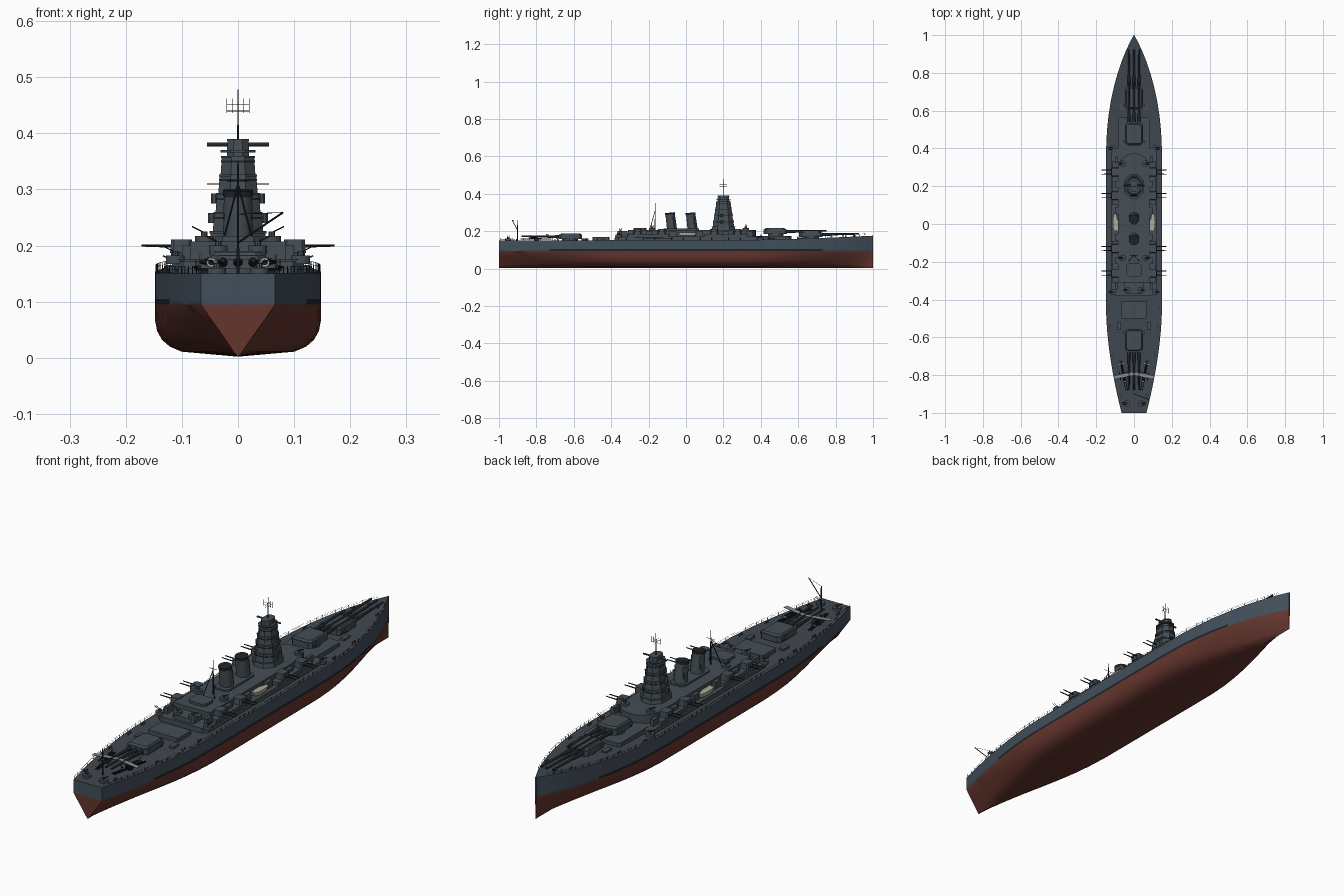
import bpy, bmesh, math
from mathutils import Vector, Matrix

if "Cube" in bpy.data.objects:
    bpy.data.objects.remove(bpy.data.objects["Cube"])

def mat(name, c):
    m = bpy.data.materials.new(name)
    m.diffuse_color = (*c, 1)
    m.use_nodes = True
    m.node_tree.nodes["Principled BSDF"].inputs["Base Color"].default_value = m.diffuse_color
    return m

GREY = mat("hull_grey", (0.055, 0.078, 0.105))
STEEL = mat("steel", (0.058, 0.076, 0.09))
DECK = mat("deck", (0.052, 0.064, 0.08))
RED = mat("red", (0.13, 0.036, 0.027))
DARK = mat("dark", (0.014, 0.018, 0.022))
CREAM = mat("cream", (0.42, 0.4, 0.33))
PALE = mat("pale", (0.25, 0.28, 0.3))

def finish(name, bm, *mats, smooth=False):
    bmesh.ops.recalc_face_normals(bm, faces=bm.faces)
    me = bpy.data.meshes.new(name)
    bm.to_mesh(me)
    bm.free()
    for m in mats:
        me.materials.append(m)
    o = bpy.data.objects.new(name, me)
    bpy.context.collection.objects.link(o)
    if smooth:
        bpy.ops.object.select_all(action='DESELECT')
        o.select_set(True)
        bpy.context.view_layer.objects.active = o
        bpy.ops.object.shade_smooth_by_angle(angle=math.radians(35))
    return o

def box(bm, x0, x1, y0, y1, z0, z1, M=Matrix()):
    c = Matrix.Translation(((x0+x1)/2, (y0+y1)/2, (z0+z1)/2))
    bmesh.ops.create_cube(bm, size=1, matrix=M @ c @ Matrix.Diagonal((abs(x1-x0), abs(y1-y0), z1-z0, 1)))

def rod(bm, p, q, r, r2=None, n=6, M=Matrix(), caps=True):
    p, q = M @ Vector(p), M @ Vector(q)
    d = q - p
    rot = d.to_track_quat('Z', 'Y').to_matrix().to_4x4()
    bmesh.ops.create_cone(bm, cap_ends=caps, segments=n, radius1=r, radius2=r if r2 is None else r2,
                          depth=d.length, matrix=Matrix.Translation((p+q)/2) @ rot)

def prism(bm, pts, z0, z1, top=1.0, M=Matrix()):
    # outline extruded upward, scaled about its centre at the top
    n = len(pts)
    cy = sum(p[1] for p in pts) / n
    a = [bm.verts.new(M @ Vector((x, y, z0))) for x, y in pts]
    b = [bm.verts.new(M @ Vector((x*top, cy+(y-cy)*top, z1))) for x, y in pts]
    bm.faces.new(a)
    bm.faces.new(b)
    for i in range(n):
        bm.faces.new((a[i], a[(i+1) % n], b[(i+1) % n], b[i]))

def rect(w, y0, y1, c):
    # chamfered rectangle outline
    return [(-w, y0+c), (-w+c, y0), (w-c, y0), (w, y0+c), (w, y1-c), (w-c, y1), (-w+c, y1), (-w, y1-c)]

# hull: plan width, sheer and fullness along the length
def width(y):
    if y > 0.35:
        return max(0.003, 0.148*max(0, 1-((y-0.35)/0.65)**2.2)**0.92)
    return 0.148 - 0.082*(max(0, -0.45-y)/0.55)**1.7

def sheer(y):
    return 0.153 + 0.023*max(0, (y-0.3)/0.7)**1.5 - 0.003*max(0, -y)

ys = [-1, -.95, -.9, -.84, -.78, -.73, -.65, -.57, -.5, -.43, -.35, -.2, 0, .2, .35, .43, .5,
      .57, .65, .73, .8, .86, .91, .95, .98, .993, 1]
FULL = [(.095, 1), (.068, 1), (.048, .975), (.032, .915), (.02, .82), (.011, .68), (.002, 0)]
VEE = [1, .72, .5, .33, .21, .12, 0]
bm = bmesh.new()
rings = []
for y in ys:
    w, t = width(y), max(0, (abs(y)-0.33)/0.67)
    f = 1 - t**1.5
    half = [(w, sheer(y)), (w, .105)] + [(w*(a*f+v*(1-f)), z) for (z, a), v in zip(FULL, VEE)]
    pts = half + [(-x, z) for x, z in half[-2::-1]]
    rings.append([bm.verts.new((x, y, z)) for x, z in pts])
n = len(rings[0])
for k in range(len(ys)-1):
    a, b = rings[k], rings[k+1]
    for i in range(n):
        j = (i+1) % n
        fc = bm.faces.new((a[i], a[j], b[j], b[i]))
        e = min(i, n-2-i)
        mid = -.74 < ys[k] and ys[k+1] < .74
        fc.material_index = 3 if i == n-1 else 0 if e == 0 else (2 if mid else 0) if e == 1 else 1
for r in (rings[0], rings[-1]):
    bm.faces.new(r[:3] + r[-3:])
    bm.faces.new(r[2:-2]).material_index = 1
finish("hull", bm, GREY, RED, DARK, DECK, smooth=True)

# deck edge railing
bm = bmesh.new()
N = 64
for s in (-1, 1):
    for i in range(N):
        y, y2 = -.99+1.95*i/N, -.99+1.95*(i+1)/N
        p = Vector((s*(width(y)-.002), y, sheer(y)))
        q = Vector((s*(width(y2)-.002), y2, sheer(y2)))
        rod(bm, p, p+Vector((0, 0, .013)), .0007, n=4)
        for h in (.007, .0125):
            rod(bm, p+Vector((0, 0, h)), q+Vector((0, 0, h)), .0003, n=3)
finish("railing", bm, DARK)

# deckhouses, from lowest to highest
bm = bmesh.new()
prism(bm, rect(.085, .36, .565, .01), .15, .174)
prism(bm, rect(.118, -.38, .4, .02), .15, .172)
prism(bm, rect(.07, -.5, -.41, .004), .15, .168)
arc = [(.085*math.cos(a*math.pi/10), .29+.085*math.sin(a*math.pi/10)) for a in range(11)]
prism(bm, arc + [(-.085, -.31), (.085, -.31)], .17, .207)
prism(bm, rect(.05, -.37, -.3, .01), .17, .19)
for s in (-1, 1):
    for y0, y1 in ((.1, .33), (-.31, -.09)):
        box(bm, s*.08, s*.117, y0, y1, .17, .186)
    for y in (.34, .21, .07, -.07, -.195, -.33):
        box(bm, s*.085, s*.1, y-.018, y+.018, .17, .2)
prism(bm, rect(.035, -.12, .07, .015), .2, .214)
prism(bm, rect(.04, -.28, -.21, .012), .2, .217)
finish("deckhouses", bm, STEEL)

# triple main turrets: y centre, base, direction
for name, y, z, d, reach in (("turret_fore_low", .67, .168, 1, .255), ("turret_fore_high", .48, .184, 1, .27),
                             ("turret_aft", -.62, .156, -1, .26)):
    M = Matrix.Translation((0, y, z)) @ Matrix.Diagonal((d, d, 1, 1))
    bm = bmesh.new()
    rod(bm, (0, 0, -.02), (0, 0, .004), .042, n=24, M=M)
    prism(bm, rect(.048, -.065, .06, .012), .002, .026, M=M)
    prism(bm, rect(.044, -.06, .052, .012), .026, .033, .9, M=M)
    box(bm, -.055, .055, -.05, -.034, .012, .024, M)
    finish(name, bm, STEEL)
    bm = bmesh.new()
    for x in (-.027, 0, .027):
        rod(bm, (x, .05, .014), (x, .12, .015), .009, .0065, 12, M)
        rod(bm, (x, .1, .015), (x, reach, .018), .006, .0042, 12, M)
    finish(name+"_barrels", bm, DARK)

# twin secondary turrets on pedestals
body, guns = bmesh.new(), bmesh.new()
for s in (-1, 1):
    for y in (.275, .15, -.13, -.26):
        M = Matrix.Translation((s*.1, y, .184)) @ Matrix.Rotation(-s*math.pi/2, 4, 'Z')
        rod(body, (0, 0, -.015), (0, 0, .004), .019, n=16, M=M)
        prism(body, rect(.023, -.02, .021, .006), .003, .027, .9, M=M)
        for x in (-.011, .011):
            rod(guns, (x, .015, .015), (x, .072, .016), .0028, .0018, 8, M)
finish("secondary_turrets", body, STEEL)
finish("secondary_barrels", guns, DARK)

# light gun tubs
tub, guns = bmesh.new(), bmesh.new()
for s in (-1, 1):
    for x, y, z in ((.112, .4, .155), (.112, -.36, .172), (.06, .32, .207), (.035, -.35, .19), (.038, -.95, .15), (.06, -.18, .207)):
        rod(tub, (s*x, y, z-.005), (s*x, y, z+.01), .017, n=14)
        rod(tub, (s*x, y, z), (s*x, y, z+.018), .006, n=8)
        for k in (-.004, .004):
            rod(guns, (s*x, y+k, z+.016), (s*(x+.022), y+k, z+.027), .0012, n=5)
finish("gun_tubs", tub, STEEL)
finish("light_guns", guns, DARK)

# bridge tower: (half width, half depth, bottom, top)
bm = bmesh.new()
for w, d, z0, z1 in ((.052, .065, .2, .226), (.045, .057, .226, .26), (.04, .051, .26, .294),
                     (.035, .046, .294, .327), (.031, .041, .327, .36), (.02, .032, .36, .39)):
    prism(bm, rect(w, .2-d, .2+d, w*.6), z0, z1-.003, .93)
    prism(bm, rect(w*.98, .2-d*.98, .2+d*.98, w*.58), z1-.004, z1)
prism(bm, rect(.031, .16, .24, .018), .366, .37)
rod(bm, (-.055, .205, .38), (.055, .205, .38), .0035, n=10)
for s in (-1, 1):
    for z, x in ((.24, .045), (.275, .04)):
        rod(bm, (s*x, .19, z), (s*x, .19, z+.018), .009, n=10)
finish("bridge_tower", bm, STEEL)
bm = bmesh.new()
for w, d, z in ((.0437, .0557, .247), (.039, .05, .281), (.034, .045, .315), (.0302, .04, .348)):
    prism(bm, rect(w, .2-d, .2+d, w*.6), z, z+.004)
finish("bridge_windows", bm, DARK)

# tower mast, yard and aerial grid
bm = bmesh.new()
rod(bm, (0, .2, .385), (0, .2, .478), .0018, .001)
rod(bm, (-.055, .2, .31), (.055, .2, .31), .001)
for z in (.44, .451):
    rod(bm, (-.02, .2, z), (.02, .2, z), .0006, n=4)
    rod(bm, (0, .18, z), (0, .22, z), .0006, n=4)
for x in (-.02, -.01, .01, .02):
    rod(bm, (x, .2, .436), (x, .2, .462), .0006, n=4)
# tripod mainmast
rod(bm, (0, -.165, .2), (0, -.165, .352), .0025, .0015)
for s in (-1, 1):
    rod(bm, (0, -.165, .31), (s*.027, -.195, .205), .0017)
rod(bm, (-.02, -.165, .315), (.02, -.165, .315), .001)
# stern crane
rod(bm, (0, -.9, .15), (0, -.9, .257), .003, .002)
rod(bm, (0, -.9, .205), (.08, -.93, .259), .0018)
rod(bm, (0, -.9, .256), (.08, -.93, .259), .0006, n=4)
finish("masts_and_crane", bm, DARK)

# raked funnels with dark caps
body, cap = bmesh.new(), bmesh.new()
for y in (.03, -.08):
    S = Matrix.Diagonal((.82, 1, 1, 1))
    rod(body, (0, y+.006, .205), (0, y-.005, .292), .027, .025, 20, S)
    rod(cap, (0, y-.005, .288), (0, y-.006, .299), .0265, .0265, 20, S)
    for s in (-1, 1):
        rod(body, (s*.022, y+.02, .205), (s*.02, y+.012, .28), .003, n=6)
finish("funnels", body, STEEL, smooth=True)
finish("funnel_caps", cap, DARK, smooth=True)

# ship's boats in cradles
bm = bmesh.new()
for s in (-1, 1):
    for x, y, h in ((.1, .008, .042), (.083, -.01, .03)):
        pts = [(.011*math.sin(a*math.pi/6)*s, -h*math.cos(a*math.pi/6)) for a in range(12)]
        prism(bm, pts, .176, .192, 1.15, Matrix.Translation((s*x, y, 0)))
finish("boats", bm, CREAM)

# catapults and seaplanes at the stern
cat, plane, nose = bmesh.new(), bmesh.new(), bmesh.new()
for s in (-1, 1):
    M = Matrix.Translation((s*.055, -.8, .15)) @ Matrix.Rotation(-s*.2, 4, 'Z')
    rod(cat, (0, 0, 0), (0, 0, .006), .014, n=12, M=M)
    for x in (-.005, .005):
        box(cat, x-.0015, x+.0015, -.085, .08, .005, .01, M)
    for i in range(9):
        box(cat, -.005, .005, -.08+i*.019, -.077+i*.019, .006, .009, M)
    rod(cat, (0, -.035, .02), (0, .065, .021), .0075, .0025, 10, M)
    box(plane, -.052, .052, -.012, .007, .024, .0262, M)
    box(plane, -.018, .018, .055, .065, .021, .0225, M)
    box(plane, -.0008, .0008, .053, .066, .021, .034, M)
    rod(nose, (0, -.037, .02), (0, -.032, .02), .0085, n=12, M=M)
    rod(cat, (0, -.041, .02), (0, -.036, .02), .005, n=10, M=M)
    for x in (-.02, .02):
        rod(cat, (x, -.025, .012), (x, .025, .012), .003, .0012, 6, M)
        rod(cat, (x, 0, .012), (x, 0, .025), .0008, n=4, M=M)
finish("catapults", cat, DARK)
finish("seaplane_wings", plane, PALE)
finish("seaplane_cowlings", nose, CREAM)

# foredeck fittings: breakwater, capstans, bollards, hatches
bm = bmesh.new()
for s in (-1, 1):
    rod(bm, (s*.02, .9, .165), (s*.02, .9, .178), .006, n=10)
    for y in (.84, .6, .45, -.45, -.55, -.7, -.92):
        for k in (0, .014):
            rod(bm, (s*(width(y)-.017), y+k, sheer(y)-.004), (s*(width(y)-.017), y+k, sheer(y)+.008), .003, n=8)
    box(bm, s*.055, s*.075, .6, .64, .155, .167)
    box(bm, s*.07, s*.09, -.56, -.52, .148, .16)
finish("deck_fittings", bm, STEEL)
